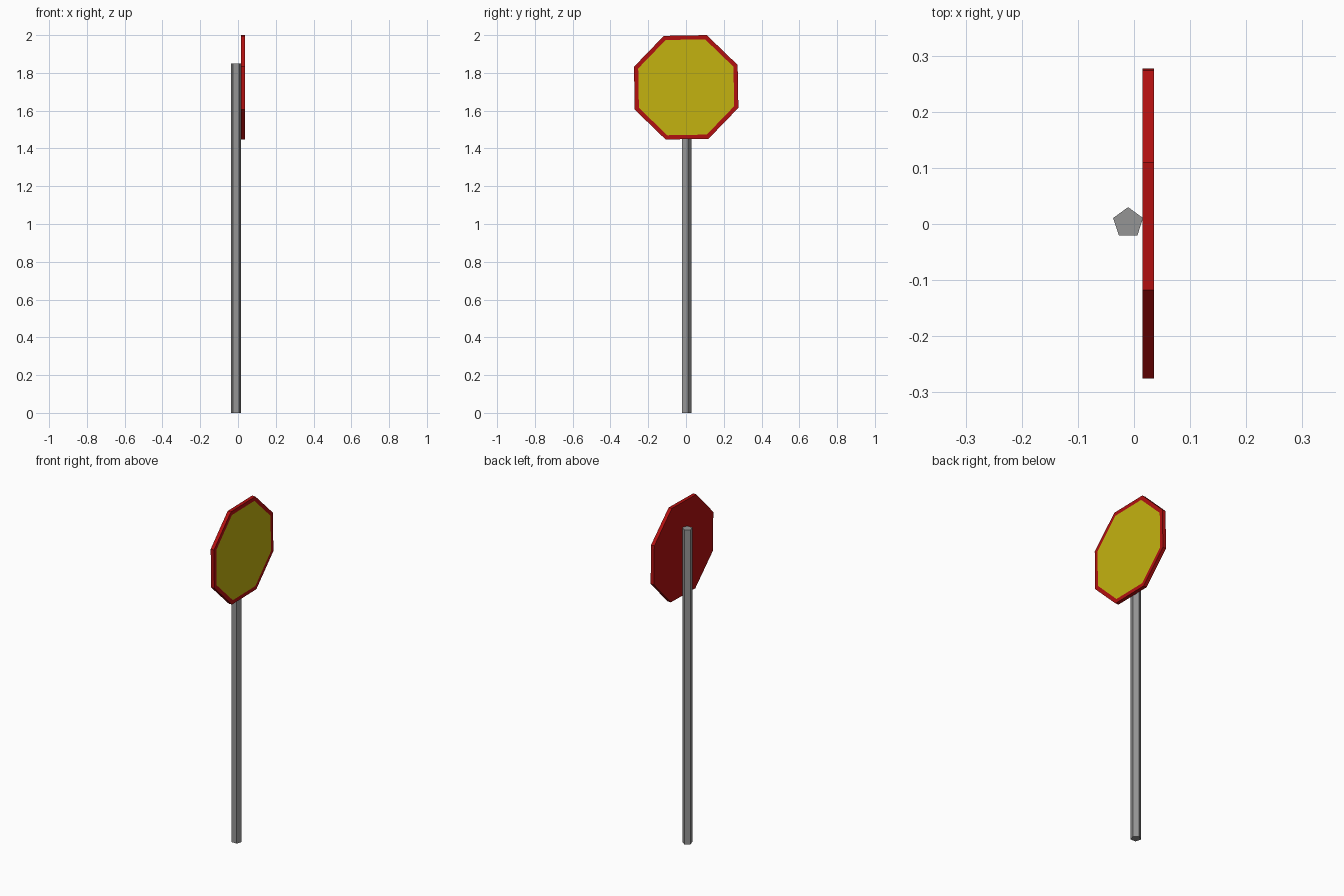
import bpy
import bmesh
from math import radians
from mathutils import Matrix

cube = bpy.data.objects.get("Cube")
if cube:
    bpy.data.objects.remove(cube, do_unlink=True)


def make_material(name, rgb):
    mat = bpy.data.materials.new(name)
    mat.use_nodes = True
    mat.diffuse_color = (*rgb, 1)
    mat.node_tree.nodes["Principled BSDF"].inputs["Base Color"].default_value = (*rgb, 1)
    return mat


def make_prism(name, sides, radius, depth, matrix, materials):
    """Flat-sided prism along local z, placed by a matrix."""
    bm = bmesh.new()
    bmesh.ops.create_cone(bm, cap_ends=True, segments=sides, radius1=radius,
                          radius2=radius, depth=depth, matrix=matrix)
    mesh = bpy.data.meshes.new(name)
    for mat in materials:
        mesh.materials.append(mat)
    obj = bpy.data.objects.new(name, mesh)
    bpy.context.collection.objects.link(obj)
    return obj, bm


grey = make_material("post grey", (0.30, 0.30, 0.30))
red = make_material("border red", (0.45, 0.005, 0.005))
yellow = make_material("face yellow", (0.55, 0.45, 0.005))

# Five-sided post with one corner towards the back
height = 1.85
post, bm = make_prism("post", 5, 0.028, height,
                      Matrix.Translation((-0.0105, 0.002, height / 2)), [grey])
bm.to_mesh(post.data)
bm.free()

# Eight-sided plate, turned to face +x and very slightly crooked
place = (Matrix.Translation((0.0255, 0.001, 1.7237))
         @ Matrix.Rotation(radians(1), 4, "X")
         @ Matrix.Rotation(radians(90), 4, "Y")
         @ Matrix.Rotation(radians(22.5), 4, "Z"))
plate, bm = make_prism("sign_plate", 8, 0.297, 0.021, place, [red, yellow])

# Inset yellow panel inside the red border
front = max(bm.faces, key=lambda f: f.normal.x)
bmesh.ops.inset_region(bm, faces=[front], thickness=0.024)
front.material_index = 1
bm.to_mesh(plate.data)
bm.free()
